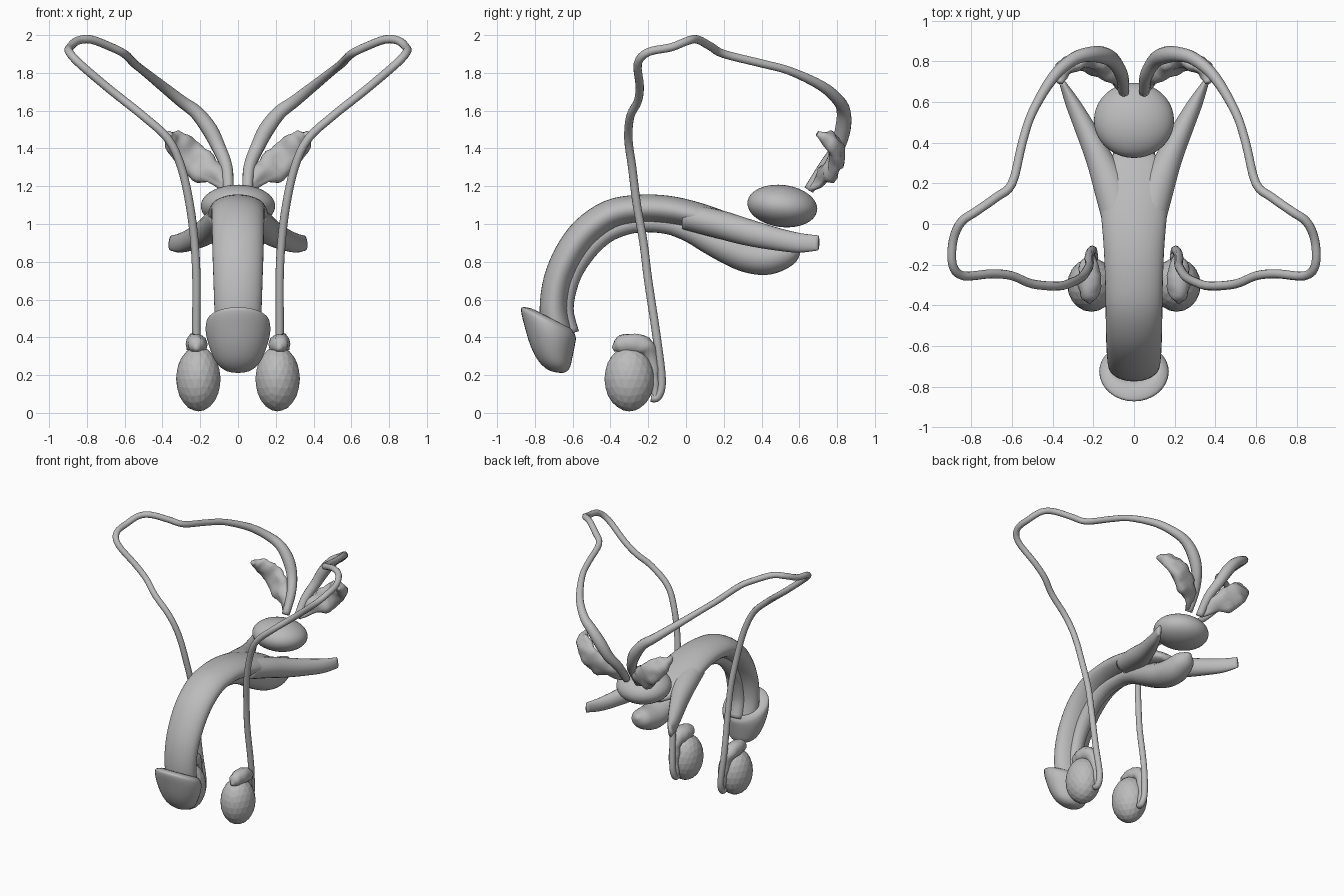
import bpy, bmesh, math, random
from mathutils import Vector, noise

old = bpy.data.objects.get("Cube")
if old:
    bpy.data.objects.remove(old, do_unlink=True)

grey = bpy.data.materials.new("plain_grey")
grey.use_nodes = True
grey.diffuse_color = (0.5, 0.5, 0.5, 1)
grey.node_tree.nodes["Principled BSDF"].inputs["Base Color"].default_value = (0.5, 0.5, 0.5, 1)


def finish(name, bm, mirror=False, smooth=True):
    """Turn a bmesh into an object, optionally mirrored to the other side."""
    bmesh.ops.recalc_face_normals(bm, faces=bm.faces)
    for f in bm.faces:
        f.smooth = smooth
    mesh = bpy.data.meshes.new(name)
    bm.to_mesh(mesh)
    bm.free()
    mesh.materials.append(grey)
    obj = bpy.data.objects.new(name, mesh)
    bpy.context.collection.objects.link(obj)
    if mirror:
        obj.modifiers.new("mirror", 'MIRROR').use_mirror_merge = False
    return obj


def spline(rows, steps):
    """Catmull-Rom interpolation of rows of numbers."""
    rows = [Vector(r) for r in rows]
    out = []
    for i in range(len(rows) - 1):
        a, b, c, d = (rows[max(0, min(len(rows) - 1, i + k))] for k in (-1, 0, 1, 2))
        for s in range(steps):
            t = s / steps
            out.append(b + (c - a) * (t / 2) + (a * 2 - b * 5 + c * 4 - d) * (t * t / 2)
                       + (b * 3 - a - c * 3 + d) * (t ** 3 / 2))
    return out + [rows[-1]]


def skin(rings, sides):
    """Join rings given as (centre, half axis, half axis) into a capped surface."""
    bm = bmesh.new()
    loops = []
    for c, u, v in rings:
        angles = [math.tau * k / sides for k in range(sides)]
        loops.append([bm.verts.new(c + u * math.cos(a) + v * math.sin(a)) for a in angles])
    for p, q in zip(loops, loops[1:]):
        for k in range(sides):
            n = (k + 1) % sides
            bm.faces.new((p[k], p[n], q[n], q[k]))
    for loop in (loops[0], loops[-1]):
        bm.faces.new(loop)
    return bm


def sweep(path, side=(1, 0, 0), sides=20, steps=4):
    """Sweep an ellipse along rows of x, y, z, half width, half height."""
    pts = spline(path, steps)
    side = Vector(side)
    rings = []
    for i, p in enumerate(pts):
        a, b = pts[max(i - 1, 0)], pts[min(i + 1, len(pts) - 1)]
        t = (Vector(b[:3]) - Vector(a[:3])).normalized()
        side = (side - t * side.dot(t)).normalized()
        rings.append((Vector(p[:3]), side * max(p[3], .004), side.cross(t) * max(p[4], .004)))
    return skin(rings, sides)


def roughen(bm, amount, scale):
    """Push vertices about with gentle seeded noise."""
    bm.normal_update()
    for v in bm.verts:
        v.co += v.normal * amount * noise.noise(v.co * scale)


# upper shaft body
shaft = [(-.68, .42, .12, .08), (-.7, .55, .125, .075), (-.68, .7, .13, .075),
         (-.62, .84, .135, .078), (-.53, .96, .138, .08), (-.4, 1.05, .14, .078),
         (-.25, 1.08, .143, .075), (-.1, 1.075, .15, .075), (.05, 1.045, .162, .072),
         (.2, 1.0, .17, .065), (.3, .97, .14, .05), (.38, .94, .06, .025)]
finish("shaft", sweep([(0,) + r for r in shaft], sides=32))

# lower shaft column swelling into a bulb
column = [(-.61, .42, .045), (-.64, .55, .045), (-.61, .7, .045), (-.55, .82, .05),
          (-.46, .92, .05), (-.37, .975, .05), (-.25, 1.005, .05), (-.1, 1.0, .053),
          (.02, .965, .062), (.12, .92, .075), (.22, .875, .085), (.32, .835, .09),
          (.42, .82, .09), (.5, .835, .08), (.56, .86, .06), (.6, .885, .015)]
finish("lower_column_and_bulb", sweep([(0, y, z, r * 1.15, r) for y, z, r in column]))

# diverging rear legs of the shaft
leg = [(.07, 0, 1.04, .08, .07), (.11, .17, 1.0, .085, .075), (.175, .33, .955, .065, .07),
       (.245, .48, .92, .05, .06), (.305, .6, .9, .035, .052), (.355, .7, .9, .014, .04)]
finish("rear_leg", sweep(leg), mirror=True)

# flared tip: front point, back point and half width of each ring
tip = [(-.76, .5, -.62, .44, .11), (-.8, .545, -.6, .44, .125), (-.86, .56, -.59, .42, .158),
       (-.873, .54, -.583, .395, .17), (-.855, .46, -.588, .36, .168),
       (-.825, .36, -.6, .3, .145), (-.785, .28, -.615, .24, .11),
       (-.735, .23, -.64, .215, .06), (-.69, .215, -.67, .212, .01)]
rings = [(Vector((0, (a + c) / 2, (b + d) / 2)), Vector((w, 0, 0)),
          Vector((0, (a - c) / 2, (b - d) / 2))) for a, b, c, d, w in spline(tip, 3)]
finish("flared_tip", skin(rings, 32))


def ball(centre, radii, detail):
    bm = bmesh.new()
    bmesh.ops.create_icosphere(bm, subdivisions=detail, radius=1)
    for v in bm.verts:
        v.co = Vector(c + r * p for c, r, p in zip(centre, radii, v.co))
    return bm


# rounded gland behind the shaft
gland = ball((0, .51, 1.095), (.197, .185, .112), 4)
for v in gland.verts:
    v.co.z -= .08 * (v.co.y - .51)
finish("rear_gland", gland)

# faceted hanging glands
finish("hanging_gland", ball((.21, -.3, .18), (.118, .132, .172), 3), mirror=True, smooth=False)

# cap and tail lying over the hanging gland
cap = [(.22, -.385, .335, .015), (.22, -.35, .355, .045), (.22, -.29, .365, .055),
       (.22, -.22, .355, .05), (.215, -.185, .3, .035), (.205, -.165, .2, .024),
       (.2, -.165, .1, .022), (.2, -.175, .07, .012)]
bm = sweep([r + r[3:] for r in cap], side=(1, 0, 0), sides=12)
roughen(bm, .012, 22)
finish("gland_cap", bm, mirror=True)

# long looping duct, thicker near its rear end
duct = [(.2, -.185, .08), (.2, -.15, .085), (.205, -.128, .17), (.22, -.155, .4),
        (.22, -.2, .7), (.23, -.225, .9), (.255, -.26, 1.1), (.3, -.285, 1.3),
        (.37, -.305, 1.45), (.5, -.295, 1.57), (.6, -.255, 1.65), (.7, -.245, 1.73),
        (.84, -.255, 1.85), (.893, -.2, 1.91), (.89, -.08, 1.935), (.85, .01, 1.97),
        (.78, .06, 1.977), (.68, .13, 1.94), (.6, .2, 1.9), (.55, .4, 1.85),
        (.5, .55, 1.81), (.4, .72, 1.73), (.3, .81, 1.65), (.22, .835, 1.59),
        (.15, .83, 1.5), (.1, .8, 1.4), (.06, .73, 1.3), (.05, .65, 1.18)]
path = []
for i, p in enumerate(duct):
    r = .022 + .02 * max(0, 1 - abs(i - 24) / 4)
    path.append(p + (r, r))
finish("looping_duct", sweep(path, sides=12), mirror=True)

# lumpy leaf-shaped pouches
pouch = [(.05, .65, 1.19, .015, .015), (.11, .72, 1.24, .045, .03), (.18, .775, 1.305, .08, .042),
         (.26, .8, 1.37, .085, .04), (.325, .775, 1.43, .065, .035),
         (.355, .73, 1.465, .04, .03), (.365, .695, 1.48, .015, .015)]
bm = sweep(pouch, side=(.7, 0, -.7), sides=16)
roughen(bm, .025, 16)
finish("leaf_pouch", bm, mirror=True)
